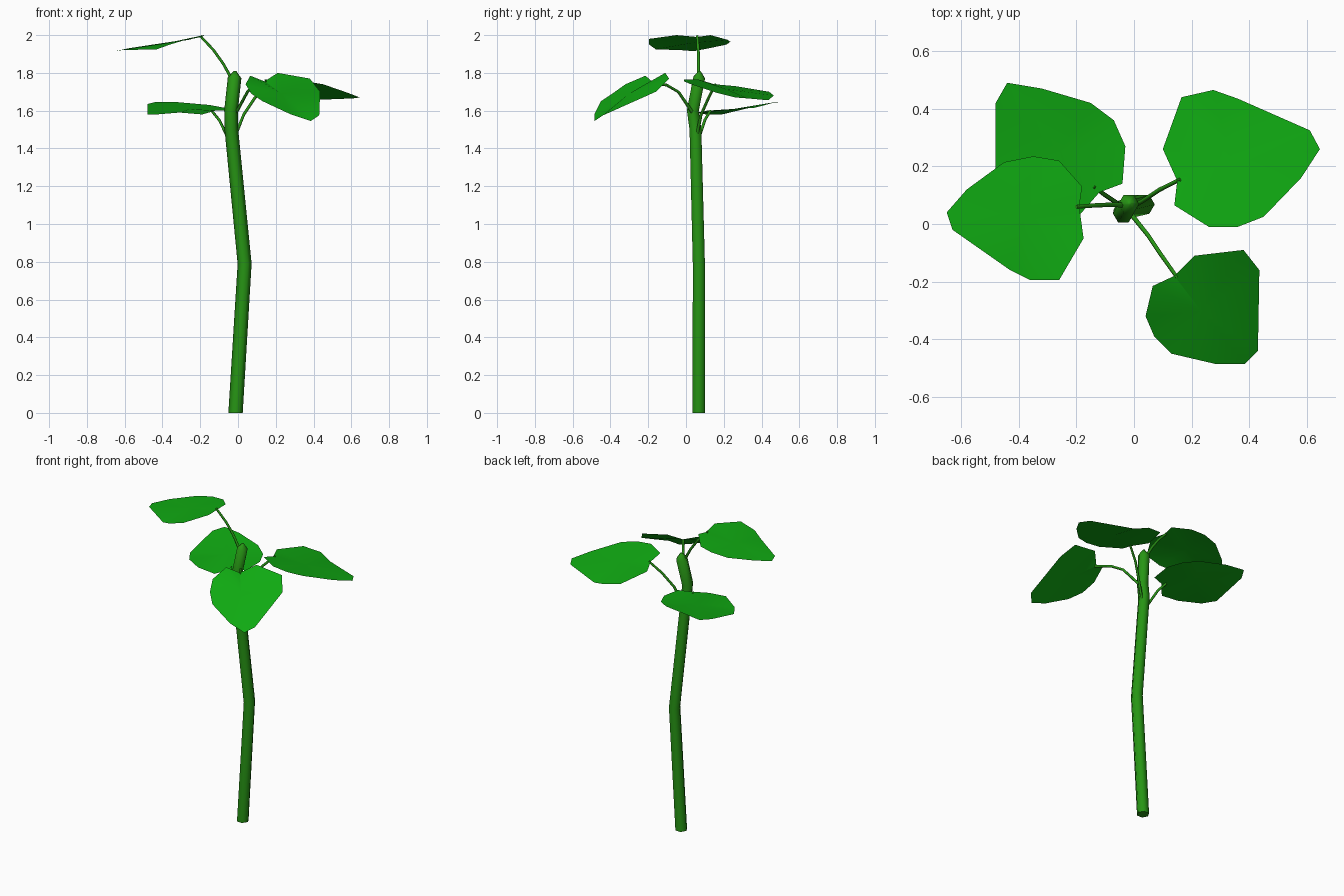
import bpy
import bmesh
from math import cos, sin, tau, radians
from mathutils import Vector

default_cube = bpy.data.objects.get("Cube")
if default_cube:
    bpy.data.objects.remove(default_cube, do_unlink=True)


def make_material(name, colour):
    material = bpy.data.materials.new(name)
    material.use_nodes = True
    material.diffuse_color = colour
    shader = material.node_tree.nodes["Principled BSDF"]
    shader.inputs["Base Color"].default_value = colour
    shader.inputs["Roughness"].default_value = 0.8
    return material


stem_green = make_material("stem green", (0.02, 0.3, 0.007, 1))
leaf_green = make_material("leaf green", (0.005, 0.4, 0.006, 1))


def finish(bm, name, material, smooth_angle):
    """Turn a bmesh into a shaded scene object."""
    mesh = bpy.data.meshes.new(name)
    bm.to_mesh(mesh)
    bm.free()
    mesh.materials.append(material)
    obj = bpy.data.objects.new(name, mesh)
    bpy.context.collection.objects.link(obj)
    bpy.ops.object.select_all(action="DESELECT")
    obj.select_set(True)
    bpy.context.view_layer.objects.active = obj
    bpy.ops.object.shade_smooth_by_angle(angle=radians(smooth_angle))
    return obj


def tube(name, path, radii, sides, smooth_angle):
    """Sweep a regular polygon along a path, with closed ends."""
    bm = bmesh.new()
    path = [Vector(point) for point in path]
    rings = []
    for i, (point, radius) in enumerate(zip(path, radii)):
        ahead = path[min(i + 1, len(path) - 1)]
        behind = path[max(i - 1, 0)]
        turn = Vector((0, 0, 1)).rotation_difference(ahead - behind)
        if i == 0 and point.z == 0:
            turn.identity()
        ring = []
        for k in range(sides):
            angle = tau * k / sides
            spoke = Vector((cos(angle), sin(angle), 0)) * radius
            ring.append(bm.verts.new(point + turn @ spoke))
        rings.append(ring)
    for low, high in zip(rings, rings[1:]):
        for k in range(sides):
            n = (k + 1) % sides
            bm.faces.new((low[k], low[n], high[n], high[k]))
    bm.faces.new(rings[0][::-1])
    bm.faces.new(rings[-1])
    return finish(bm, name, stem_green, smooth_angle)


def leaf(name, outline):
    """Thin heart-shaped blade: faces fan out from the middle of the outline."""
    bm = bmesh.new()
    rim = [bm.verts.new(point) for point in outline]
    middle = sum((v.co for v in rim), Vector()) / len(rim)
    hub = bm.verts.new(middle)
    for a, b in zip(rim, rim[1:] + rim[:1]):
        face = bm.faces.new((hub, a, b))
        face.normal_update()
        if face.normal.z < 0:
            face.normal_flip()
    return finish(bm, name, leaf_green, 30)


# Main stem, bent twice and cut to a blunt point
tube("stem",
     [(-.013, .068, 0), (.035, .068, .79), (-.035, .05, 1.5),
      (-.037, .036, 1.6), (-.018, .07, 1.775), (-.015, .072, 1.81)],
     [.038, .037, .036, .036, .036, .006], 6, 65)

# Leaf stalks
stalks = {
    "right_stalk": [(-.03, .065, 1.76), (-.08, .067, 1.85),
                    (-.13, .065, 1.92), (-.2, .06, 1.995)],
    "back_right_stalk": [(-.04, .06, 1.43), (-.07, .08, 1.49),
                         (-.1, .1, 1.55), (-.14, .13, 1.6)],
    "back_left_stalk": [(-.01, .06, 1.48), (.03, .08, 1.58),
                        (.09, .12, 1.67), (.16, .155, 1.74)],
    "front_left_stalk": [(-.01, .035, 1.59), (.05, -.04, 1.7),
                         (.09, -.1, 1.735), (.15, -.185, 1.75)],
}
for name, path in stalks.items():
    tube(name, path, [.009, .008, .008, .007], 5, 80)

# Leaf blades, each listed from the notch round the rim
leaf("right_leaf",
     [(-.19, .06, 1.99), (-.18, .13, 2), (-.26, .22, 1.975), (-.35, .235, 1.965),
      (-.45, .215, 1.95), (-.58, .12, 1.93), (-.65, .04, 1.915),
      (-.63, -.02, 1.92), (-.43, -.16, 1.925), (-.36, -.195, 1.95),
      (-.26, -.195, 1.98), (-.175, -.05, 2)])
leaf("back_right_leaf",
     [(-.12, .11, 1.6), (-.04, .14, 1.6), (-.03, .27, 1.61), (-.07, .36, 1.615),
      (-.15, .42, 1.63), (-.32, .47, 1.645), (-.44, .49, 1.645),
      (-.48, .42, 1.635), (-.48, .19, 1.58), (-.43, .11, 1.58),
      (-.31, .03, 1.59), (-.19, .03, 1.58)])
leaf("back_left_leaf",
     [(.15, .15, 1.74), (.1, .26, 1.73), (.165, .44, 1.7), (.275, .465, 1.68),
      (.36, .435, 1.655), (.61, .325, 1.665), (.645, .26, 1.67),
      (.58, .16, 1.695), (.45, .025, 1.74), (.36, -.01, 1.755),
      (.26, -.01, 1.765), (.14, .065, 1.765)])
leaf("front_left_leaf",
     [(.14, -.18, 1.755), (.21, -.11, 1.8), (.38, -.09, 1.77), (.435, -.16, 1.7),
      (.43, -.44, 1.575), (.385, -.485, 1.545), (.28, -.485, 1.58),
      (.13, -.45, 1.65), (.07, -.39, 1.69), (.04, -.32, 1.74),
      (.065, -.215, 1.785)])
